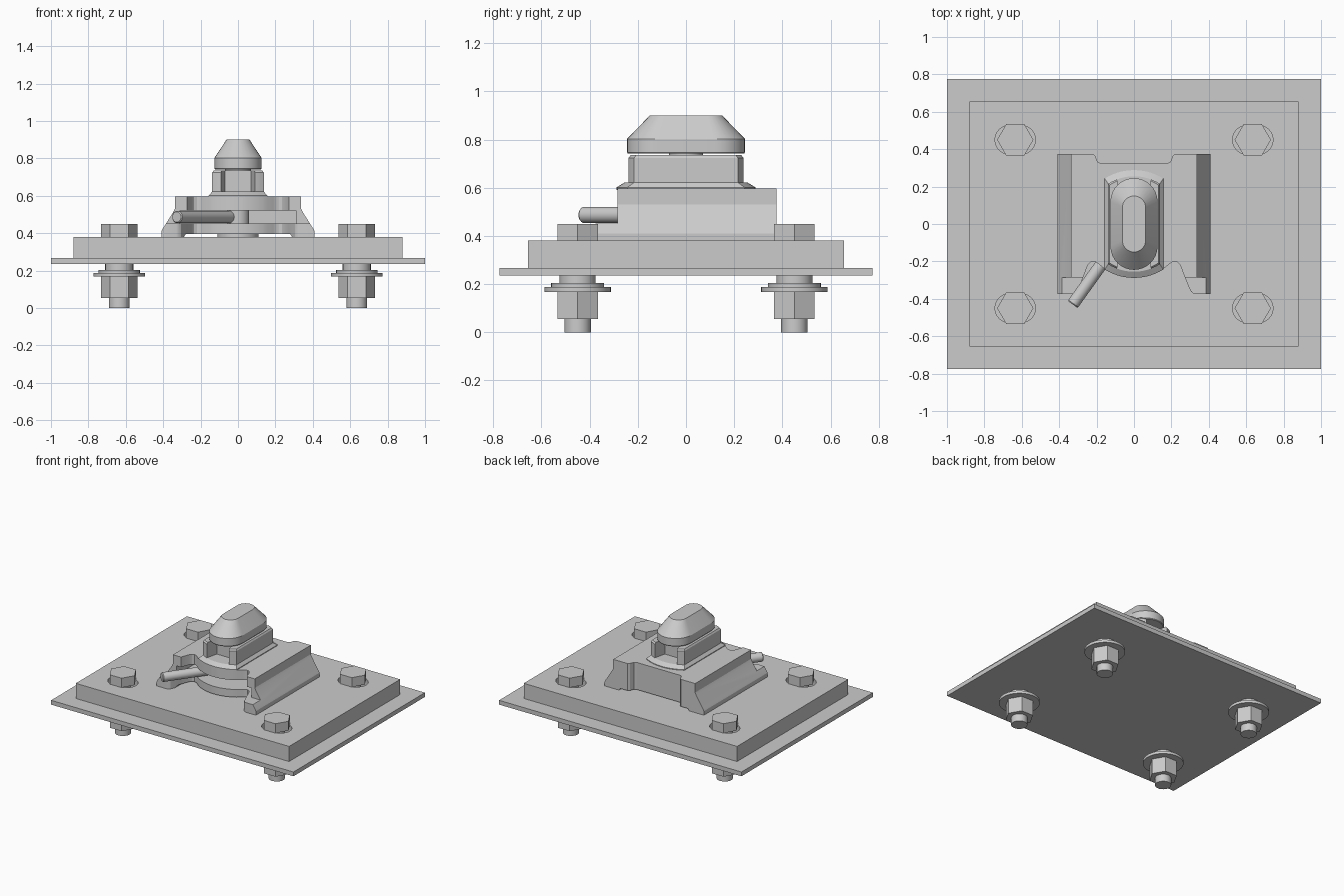
import bpy, bmesh
from math import sin, cos, pi, asin, radians
from mathutils import Vector

if "Cube" in bpy.data.objects:
    bpy.data.objects.remove(bpy.data.objects["Cube"])


def loft(name, rings, smooth=False):
    """Closed solid through rings given as (2D outline, z)."""
    bm = bmesh.new()
    loops = [[bm.verts.new((x, y, z)) for x, y in pts] for pts, z in rings]
    n = len(loops[0])
    for a, b in zip(loops, loops[1:]):
        for i in range(n):
            j = (i + 1) % n
            bm.faces.new((a[i], a[j], b[j], b[i]))
    bm.faces.new(loops[0][::-1])
    bm.faces.new(loops[-1])
    bmesh.ops.recalc_face_normals(bm, faces=bm.faces)
    me = bpy.data.meshes.new(name)
    bm.to_mesh(me)
    bm.free()
    ob = bpy.data.objects.new(name, me)
    bpy.context.collection.objects.link(ob)
    if smooth:
        smooth_edges(ob)
    return ob


def smooth_edges(ob):
    bpy.ops.object.select_all(action='DESELECT')
    ob.select_set(True)
    bpy.context.view_layer.objects.active = ob
    bpy.ops.object.shade_smooth_by_angle(angle=radians(25))


def rect(x0, x1, y0, y1):
    return [(x0, y0), (x1, y0), (x1, y1), (x0, y1)]


def circle(r, n=40, cx=0, cy=0):
    return [(cx + r * cos(2 * pi * i / n), cy + r * sin(2 * pi * i / n)) for i in range(n)]


def stadium(r, half, n=16):
    """Outline long in y with round ends."""
    up = [(r * cos(pi * i / n), half - r + r * sin(pi * i / n)) for i in range(n + 1)]
    return up + [(-x, -y) for x, y in up]


def bowed(w, h, s, n=14):
    """Straight sides, shallow arcs of rise s at both y ends."""
    r = (w * w + s * s) / (2 * s)
    a = asin(w / r)
    up = [(r * sin(a - 2 * a * i / n), h - r + r * cos(a - 2 * a * i / n)) for i in range(n + 1)]
    return up + [(-x, -y) for x, y in up]


def boolean(ob, cutter, op='DIFFERENCE'):
    m = ob.modifiers.new('cut', 'BOOLEAN')
    m.object, m.operation, m.solver = cutter, op, 'EXACT'
    me = bpy.data.meshes.new_from_object(ob.evaluated_get(bpy.context.evaluated_depsgraph_get()))
    ob.modifiers.clear()
    ob.data = me
    bpy.data.objects.remove(cutter)


# plates
R = rect(-1, 1, -.775, .775)
loft('base_sheet', [(R, .235), (R, .267)])
R = rect(-.88, .88, -.655, .655)
plate = loft('mounting_plate', [(R, .267), (R, .38)])

# bolts in slotted holes, with washers and nuts
for sx in (-1, 1):
    for sy in (-1, 1):
        cx, cy = .635 * sx, .45 * sy
        slot = [(cx + y, cy + x) for x, y in stadium(.078, .108)]
        boolean(plate, loft('slot_cutter', [(slot, .27), (slot, .5)]))
        for name, r, n, z0, z1 in (('bolt_head', .097, 6, .38, .45), ('bolt_shaft', .055, 32, 0, .39),
                                   ('bolt_sleeve', .075, 32, .2, .24), ('small_washer', .11, 40, .186, .204),
                                   ('large_washer', .138, 40, .168, .188), ('nut', .097, 6, .055, .17)):
            c = circle(r, n, cx, cy)
            loft(name, [(c, z0), (c, z1)], n > 6)

# clamp body: cross-section swept along y, trimmed by the plan outline
half = [(.28, .395), (.29, .38), (.41, .38), (.41, .41), (.405, .42), (.345, .515), (.338, .53), (.338, .597)]
section = half + [(-x, z) for x, z in reversed(half)]
body = loft('clamp_body', [(section, -.6), (section, .6)])
for v in body.data.vertices:
    x, z, y = v.co
    v.co = (x, y, z)
body.data.flip_normals()
arc = [(.155 * i / 6, -.286 + .044 * (i / 6) ** 2) for i in range(1, 7)]
half = [(0, -.286)] + arc + [(.19, -.213), (.205, -.203), (.22, -.2), (.235, -.206), (.248, -.222),
                             (.27, -.28), (.29, -.33), (.305, -.362), (.318, -.372), (.33, -.375), (.5, -.375),
                             (.5, .375), (.22, .375), (.208, .365), (.195, .333), (.18, .325)]
plan = half + [(-x, y) for x, y in reversed(half[1:])]
boolean(body, loft('plan_cutter', [(plan, .2), (plan, .8)]), 'INTERSECT')
R = rect(-.6, .6, -.6, -.285)
boolean(body, loft('foot_cutter', [(R, .452), (R, .8)]))
R = rect(-.31, .31, -.6, .2)
boolean(body, loft('lever_slot_cutter', [(R, .452), (R, .522)]))
smooth_edges(body)

# collar with flared foot and a notch at each end
outer, inner, rim = bowed(.157, .288, .045), bowed(.138, .255, .04), bowed(.131, .248, .04)
collar = loft('collar', [(outer, .59), (outer, .602), (inner, .622), (inner, .724), (rim, .735)])
for s in (-1, 1):
    notch = [(-.07, s * .15), (.07, s * .15), (.105, s * .3), (-.105, s * .3)]
    boolean(collar, loft('notch_cutter', [(notch, .622), (notch, .8)]))
smooth_edges(collar)

# locking head, shaft and bottom disc
a, b, c = stadium(.122, .241), stadium(.126, .245), stadium(.062, .15)
loft('locking_head', [(a, .742), (b, .747), (b, .803), (c, .9)], True)
for name, r, z0, z1 in (('lock_neck', .07, .6, .76), ('lock_shaft', .06, .39, .6), ('lock_disc', .11, .38, .395)):
    c = circle(r)
    loft(name, [(c, z0), (c, z1)], True)

# lever rod
p, q = Vector((-.328, -.43, .487)), Vector((-.02, .0, .487))
d = q - p
lever = loft('lever', [(circle(.028, 32), 0), (circle(.033, 32), .006), (circle(.033, 32), d.length)], True)
lever.location = p
lever.rotation_euler = d.to_track_quat('Z', 'Y').to_euler()
